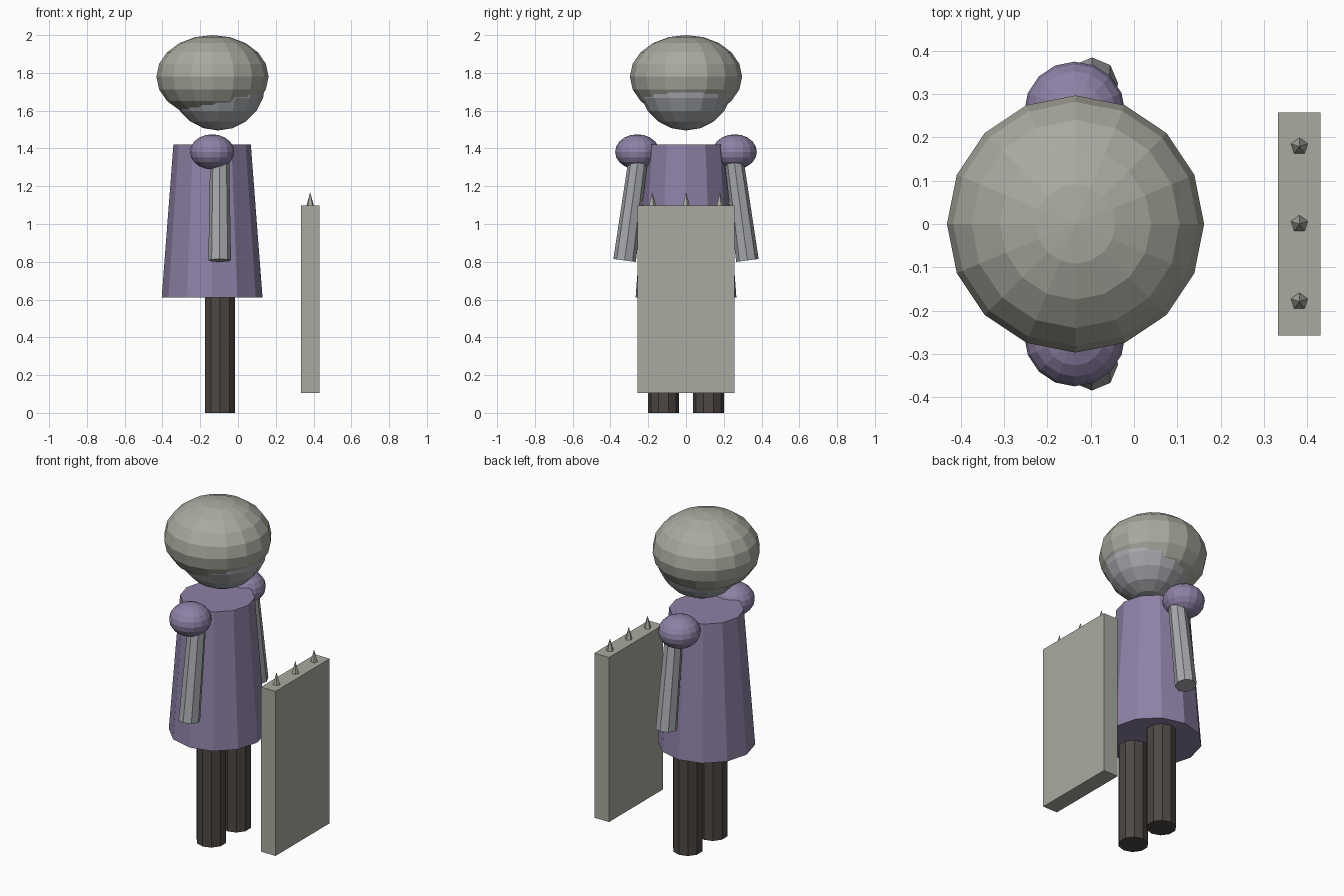
import bpy
from math import radians

if "Cube" in bpy.data.objects:
    bpy.data.objects.remove(bpy.data.objects["Cube"])


def material(name, rgb):
    m = bpy.data.materials.new(name)
    m.diffuse_color = (*rgb, 1)
    m.use_nodes = True
    m.node_tree.nodes["Principled BSDF"].inputs["Base Color"].default_value = m.diffuse_color
    return m


STONE = material("warm_grey", (0.40, 0.40, 0.35))
STEEL = material("cool_grey", (0.38, 0.39, 0.41))
CLOTH = material("purple", (0.27, 0.22, 0.38))
DARK = material("dark_brown", (0.075, 0.062, 0.058))


def finish(name, mat):
    ob = bpy.context.object
    ob.name = name
    ob.data.materials.append(mat)
    return ob


def ball(name, loc, radius, height, mat, segments=16, rings=10):
    bpy.ops.mesh.primitive_uv_sphere_add(segments=segments, ring_count=rings, radius=1, location=loc)
    ob = finish(name, mat)
    ob.scale = (radius, radius, height)
    return ob


def cone(name, loc, r_bottom, r_top, depth, sides, mat, tilt=0):
    bpy.ops.mesh.primitive_cone_add(vertices=sides, radius1=r_bottom, radius2=r_top, depth=depth,
                                    location=loc, rotation=(tilt, 0, 0))
    return finish(name, mat)


# Body and head
cone("tunic", (-0.137, 0, 1.015), 0.267, 0.205, 0.81, 12, CLOTH)
ball("head", (-0.105, 0, 1.745), 0.25, 0.25, STEEL)
ball("hair", (-0.135, 0, 1.78), 0.297, 0.22, STONE)

# Paired limbs
for side, s in (("right", -1), ("left", 1)):
    cone(side + "_leg", (-0.095, s * 0.119, 0.33), 0.083, 0.083, 0.66, 10, DARK)
    ball(side + "_shoulder", (-0.137, s * 0.258, 1.382), 0.117, 0.093, CLOTH)
    cone(side + "_arm", (-0.097, s * 0.287, 1.092), 0.06, 0.05, 0.575, 8, STEEL, s * radians(7.6))

# Shield slab with a row of spikes on its top edge
bpy.ops.mesh.primitive_cube_add(size=1, location=(0.382, 0, 0.601))
finish("shield", STONE).scale = (0.098, 0.516, 0.992)
for i in (-1, 0, 1):
    cone(f"spike_{i + 2}", (0.382, i * 0.179, 1.132), 0.021, 0, 0.074, 5, STONE)
